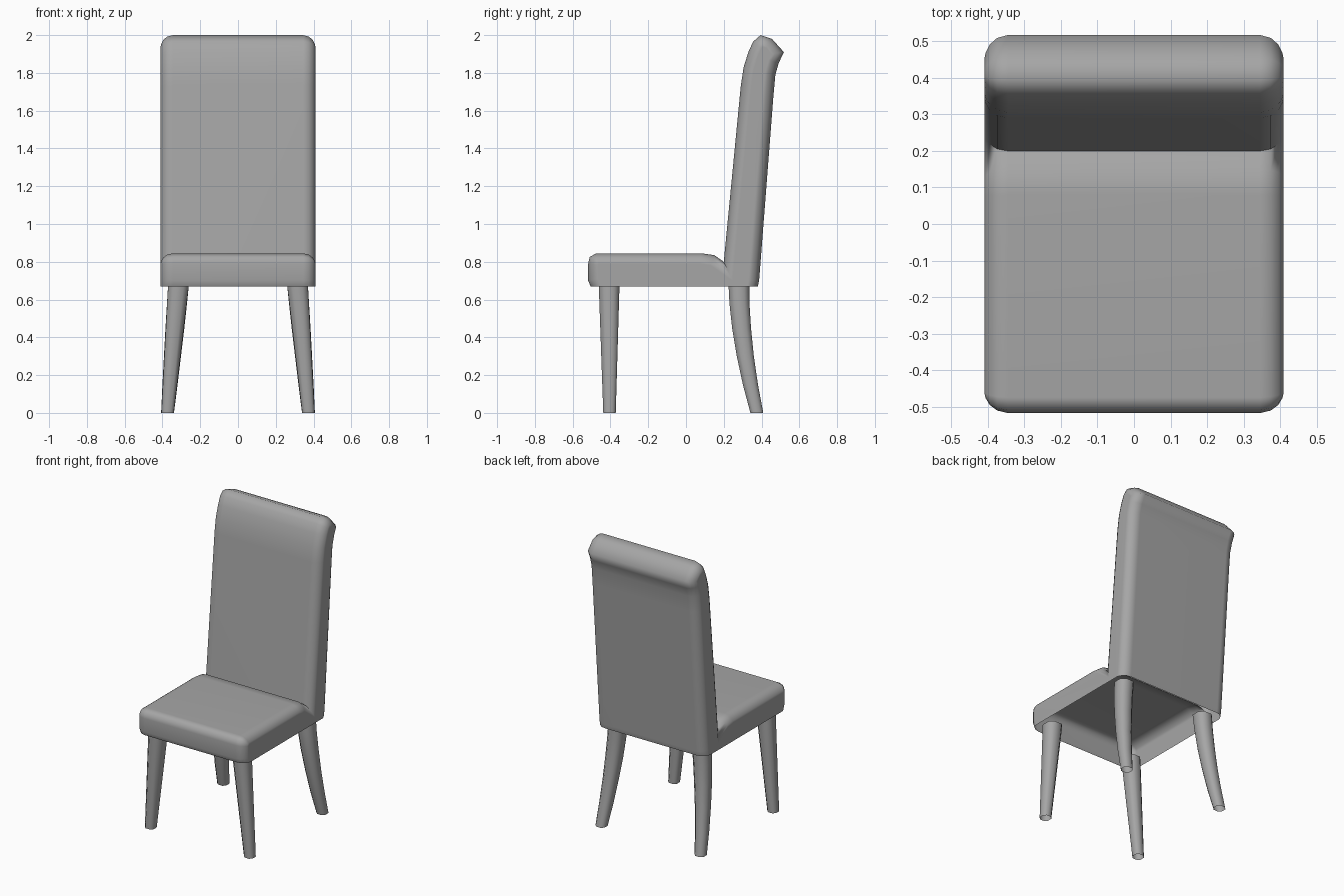
import bpy, bmesh, math
from mathutils import Vector

if "Cube" in bpy.data.objects:
    bpy.data.objects.remove(bpy.data.objects["Cube"])

grey = bpy.data.materials.new("grey_upholstery")
grey.use_nodes = True
grey.diffuse_color = (0.38, 0.38, 0.38, 1)
grey.node_tree.nodes["Principled BSDF"].inputs["Base Color"].default_value = grey.diffuse_color


def finish(bm, name, angle):
    """Turn a bmesh into a smooth-shaded object."""
    bmesh.ops.recalc_face_normals(bm, faces=bm.faces)
    mesh = bpy.data.meshes.new(name)
    bm.to_mesh(mesh)
    bm.free()
    mesh.materials.append(grey)
    obj = bpy.data.objects.new(name, mesh)
    bpy.context.collection.objects.link(obj)
    bpy.ops.object.select_all(action='DESELECT')
    obj.select_set(True)
    bpy.context.view_layer.objects.active = obj
    bpy.ops.object.shade_smooth_by_angle(angle=math.radians(angle))
    return obj


def bridge(bm, rings, closed):
    """Join consecutive vertex rows with quads."""
    for a, b in zip(rings, rings[1:]):
        n = len(a)
        for i in range(n if closed else n - 1):
            j = (i + 1) % n
            bm.faces.new((a[i], a[j], b[j], b[i]))


def inset(points, d):
    """Offset the side profile inward, keeping its open bottom level."""
    pts = [Vector(p) for p in points]
    dirs = [(b - a).normalized() for a, b in zip(pts, pts[1:])]
    normals = [Vector((v.y, -v.x)) for v in dirs]
    out = [pts[0] + Vector((d, 0))]
    for p, n, m in zip(pts[1:-1], normals, normals[1:]):
        out.append(p + (n + m) * d / (1 + n.dot(m)))
    out.append(pts[-1] - Vector((d, 0)))
    return out


# Upholstered shell: one side profile (y, z) lofted across the width
profile = [(-.505, .67), (-.518, .70), (-.518, .79), (-.51, .825), (-.475, .845),
           (.08, .845), (.15, .835), (.20, .80), (.29, 1.73), (.305, 1.83),
           (.33, 1.91), (.355, 1.965), (.395, 2.0), (.455, 1.98), (.518, 1.91),
           (.49, 1.85), (.473, 1.79), (.463, 1.68), (.387, .70), (.38, .67)]
rounding = [(.345, 0), (.375, .007), (.395, .022), (.406, .04), (.41, .055)]
sections = [(-x, d) for x, d in reversed(rounding)] + rounding

bm = bmesh.new()
rings = [[bm.verts.new((x, p.x, p.y)) for p in inset(profile, d)] for x, d in sections]
bridge(bm, rings, False)
bm.faces.new(rings[0])
bm.faces.new(rings[-1])
shell = finish(bm, "seat_and_back", 80)
weighted = shell.modifiers.new("even_shading", 'WEIGHTED_NORMAL')
weighted.keep_sharp = True


def leg(name, side, path):
    """Tapered leg with chamfered square section; path rows are z, x, y, half-width."""
    bm = bmesh.new()
    rings = []
    for z, x, y, h in path:
        c = h * .5
        corners = [(h, c), (c, h), (-c, h), (-h, c), (-h, -c), (-c, -h), (c, -h), (h, -c)]
        rings.append([bm.verts.new((side * (x + u), y + v, z)) for u, v in corners])
    bridge(bm, rings, True)
    finish(bm, name, 60)


front_path = [(0, .373, -.405, .033), (.68, .315, -.407, .055)]
rear_path = [(0, .373, .375, .034), (.15, .36, .341, .04), (.30, .347, .314, .045),
             (.45, .334, .294, .05), (.58, .323, .283, .053), (.68, .315, .28, .055)]
for label, side in (("left", 1), ("right", -1)):
    leg("front_leg_" + label, side, front_path)
    leg("rear_leg_" + label, side, rear_path)
